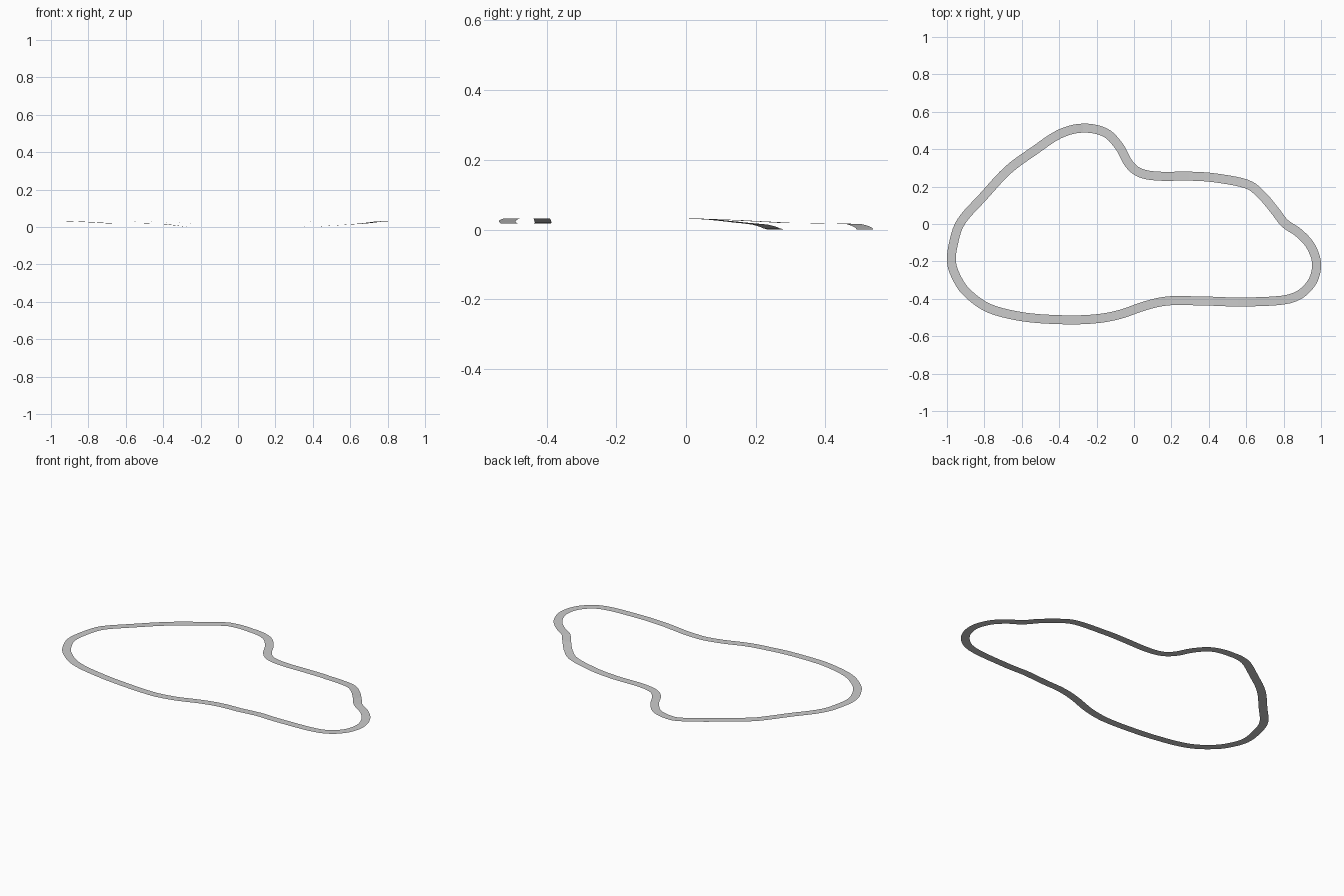
import bpy, bmesh
from mathutils import Vector

if "Cube" in bpy.data.objects:
    bpy.data.objects.remove(bpy.data.objects["Cube"])

WIDTH = 0.048
STEPS = 5
TOP, MID = 0.032, 0.018   # main heights of the track

# Track centre line (x, y, z), clockwise from the left end
PATH = [Vector(p) for p in [
    (-0.977, -0.205, TOP), (-0.966, -0.10, TOP), (-0.925, 0.015, TOP),
    (-0.81, 0.145, 0.027), (-0.675, 0.29, 0.019), (-0.535, 0.393, MID),
    (-0.40, 0.482, 0.016), (-0.275, 0.514, 0.001), (-0.155, 0.490, 0),
    (-0.08, 0.415, 0), (-0.03, 0.325, 0), (0.03, 0.275, 0),
    (0.13, 0.257, 0), (0.295, 0.257, 0), (0.43, 0.248, 0.003),
    (0.60, 0.215, 0.014), (0.68, 0.157, 0.020), (0.75, 0.075, 0.029),
    (0.805, 0.005, TOP), (0.88, -0.047, TOP), (0.945, -0.12, TOP),
    (0.975, -0.22, TOP), (0.94, -0.325, TOP), (0.83, -0.399, TOP),
    (0.59, -0.416, TOP), (0.43, -0.412, 0.031), (0.295, -0.409, 0.021),
    (0.17, -0.411, MID), (0.055, -0.437, MID), (-0.08, -0.483, MID),
    (-0.21, -0.506, MID), (-0.375, -0.511, 0.025), (-0.59, -0.496, TOP),
    (-0.775, -0.450, TOP), (-0.89, -0.370, TOP), (-0.945, -0.295, TOP)]]


def smooth_loop(pts, steps):
    """Closed Catmull-Rom spline; height is interpolated linearly."""
    out, n = [], len(pts)
    for i in range(n):
        a, b, c, d = (pts[(i + k) % n] for k in (-1, 0, 1, 2))
        for s in range(steps):
            t = s / steps
            p = 0.5 * (2 * b + (c - a) * t + (2 * a - 5 * b + 4 * c - d) * t ** 2
                       + (3 * b - a - 3 * c + d) * t ** 3)
            p.z = b.z + (c.z - b.z) * t
            out.append(p)
    return out


# Flat ribbon swept along the centre line
line = smooth_loop(PATH, STEPS)
n = len(line)
bm = bmesh.new()
rows = []
for i, p in enumerate(line):
    d = line[(i + 1) % n] - line[i - 1]
    side = Vector((-d.y, d.x, 0)).normalized() * WIDTH / 2
    rows.append((bm.verts.new(p + side), bm.verts.new(p - side)))
for i in range(n):
    (l0, r0), (l1, r1) = rows[i], rows[(i + 1) % n]
    bm.faces.new((l0, r0, r1, l1))

# Centre on the origin
for ax in (0, 1):
    vals = [v.co[ax] for v in bm.verts]
    mid = (min(vals) + max(vals)) / 2
    for v in bm.verts:
        v.co[ax] -= mid

mesh = bpy.data.meshes.new("track_surface")
bm.to_mesh(mesh)
bm.free()
track = bpy.data.objects.new("track_surface", mesh)
bpy.context.collection.objects.link(track)
